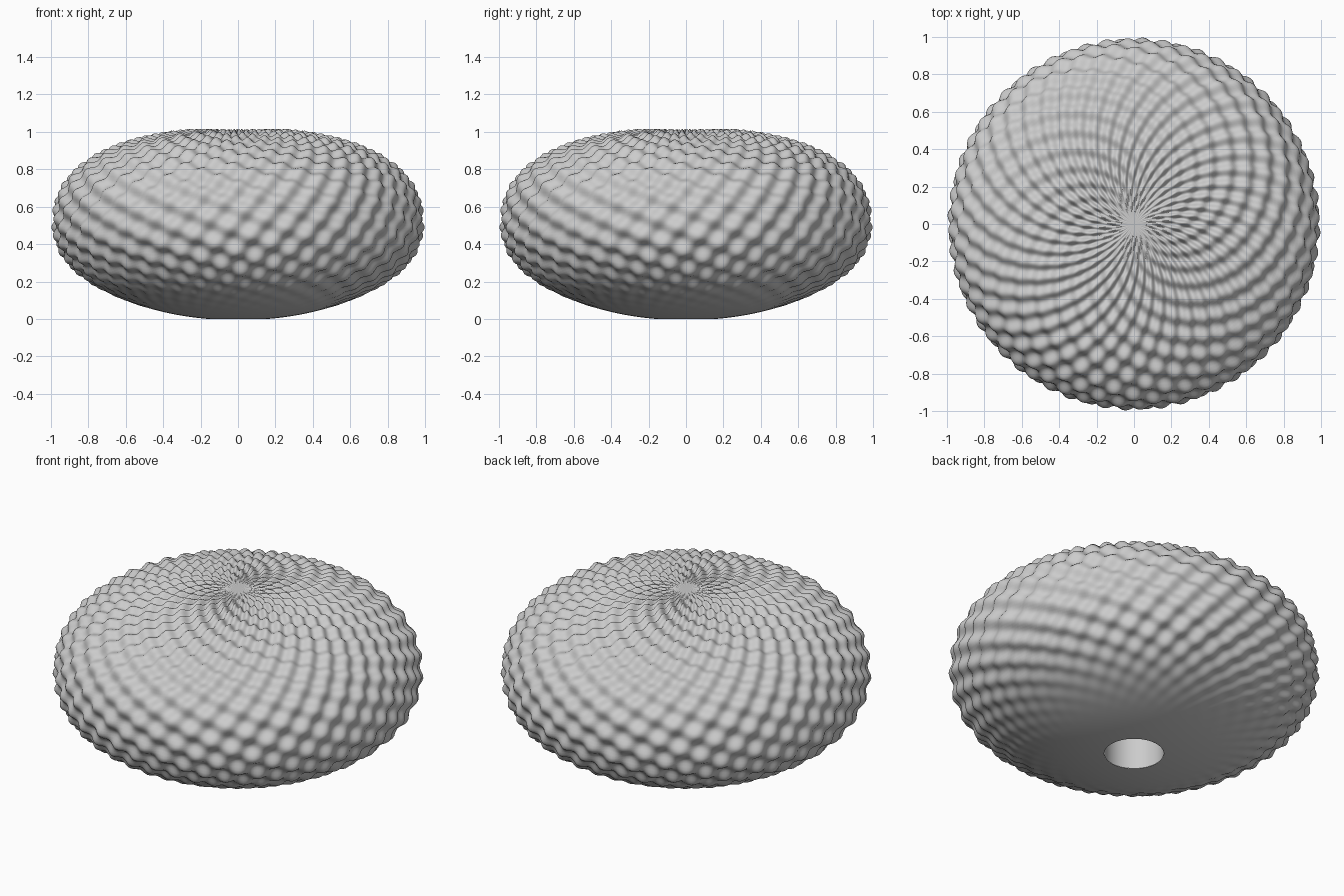
import bpy, bmesh
from math import sin, cos, pi, hypot

if "Cube" in bpy.data.objects:
    bpy.data.objects.remove(bpy.data.objects["Cube"])

A, MID, HOLE = 0.978, 0.5, 0.16      # equator radius, equator height, bottom hole radius
SEG, ROWS, AMP = 400, 160, 0.021


def raw_profile(n=4000):
    """Dense outline from the bottom hole up to the top pole."""
    pts = []
    for i in range(n + 1):
        a = -pi / 2 + pi * i / n
        if a < 0:
            r, z = A * cos(a), MID + 0.507 * sin(a)
        else:
            p = 2 / 2.4
            r, z = A * max(cos(a), 0) ** p, MID + 0.505 * sin(a) ** p
        if a > 0 or r >= HOLE:
            pts.append((r, max(z, 0)))
    return pts


def resample(pts, count):
    """Evenly spaced points (r, z, arc length)."""
    lens = [0.0]
    for p, q in zip(pts, pts[1:]):
        lens.append(lens[-1] + hypot(q[0] - p[0], q[1] - p[1]))
    out, j = [], 0
    for i in range(count + 1):
        s = lens[-1] * i / count
        while j < len(pts) - 2 and lens[j + 1] < s:
            j += 1
        f = (s - lens[j]) / (lens[j + 1] - lens[j])
        p, q = pts[j], pts[j + 1]
        out.append((p[0] + f * (q[0] - p[0]), p[1] + f * (q[1] - p[1]), s))
    return out


def smooth(x, lo, hi):
    t = min(max((x - lo) / (hi - lo), 0), 1)
    return t * t * (3 - 2 * t)


def finish(bm, name):
    me = bpy.data.meshes.new(name)
    bm.to_mesh(me)
    bm.free()
    for p in me.polygons:
        p.use_smooth = True
    ob = bpy.data.objects.new(name, me)
    bpy.context.collection.objects.link(ob)
    return ob


def bridge(bm, lo, hi):
    n = len(lo)
    for k in range(n):
        bm.faces.new((lo[k], lo[(k + 1) % n], hi[(k + 1) % n], hi[k]))


# Bumpy body: two crossing spiral waves displaced along the outline normal
bm = bmesh.new()
prof = resample(raw_profile(), ROWS)
prev = None
for i, (r, z, s) in enumerate(prof[:-1]):
    b, c = prof[max(i - 1, 0)], prof[i + 1]
    dr, dz = c[0] - b[0], c[1] - b[1]
    L = hypot(dr, dz)
    nr, nz = dz / L, -dr / L
    fade = smooth(r, 0.02, 0.3)
    if z < MID:
        fade = smooth(z, 0.03, 0.33)
    ring = []
    for k in range(SEG):
        t = 2 * pi * k / SEG
        d = AMP * fade * 0.5 * (cos(40 * t - 35 * s) + cos(20 * t + 50 * s))
        rr = r + nr * d
        ring.append(bm.verts.new((rr * cos(t), rr * sin(t), z + nz * d)))
    if prev:
        bridge(bm, prev, ring)
    prev = ring
tip = bm.verts.new((0, 0, prof[-1][1]))
for k in range(SEG):
    bm.faces.new((prev[k], prev[(k + 1) % SEG], tip))
finish(bm, "bumpy_body")

# Smooth round socket sunk into the underside
bm = bmesh.new()
z0 = prof[0][1]
rings = [[bm.verts.new((HOLE * cos(2 * pi * k / 64), HOLE * sin(2 * pi * k / 64), z))
          for k in range(64)] for z in (z0, 0.4)]
bridge(bm, rings[1], rings[0])
bm.faces.new(rings[1][::-1])
socket = finish(bm, "bottom_socket")
bpy.context.view_layer.objects.active = socket
socket.select_set(True)
bpy.ops.object.shade_smooth_by_angle()
